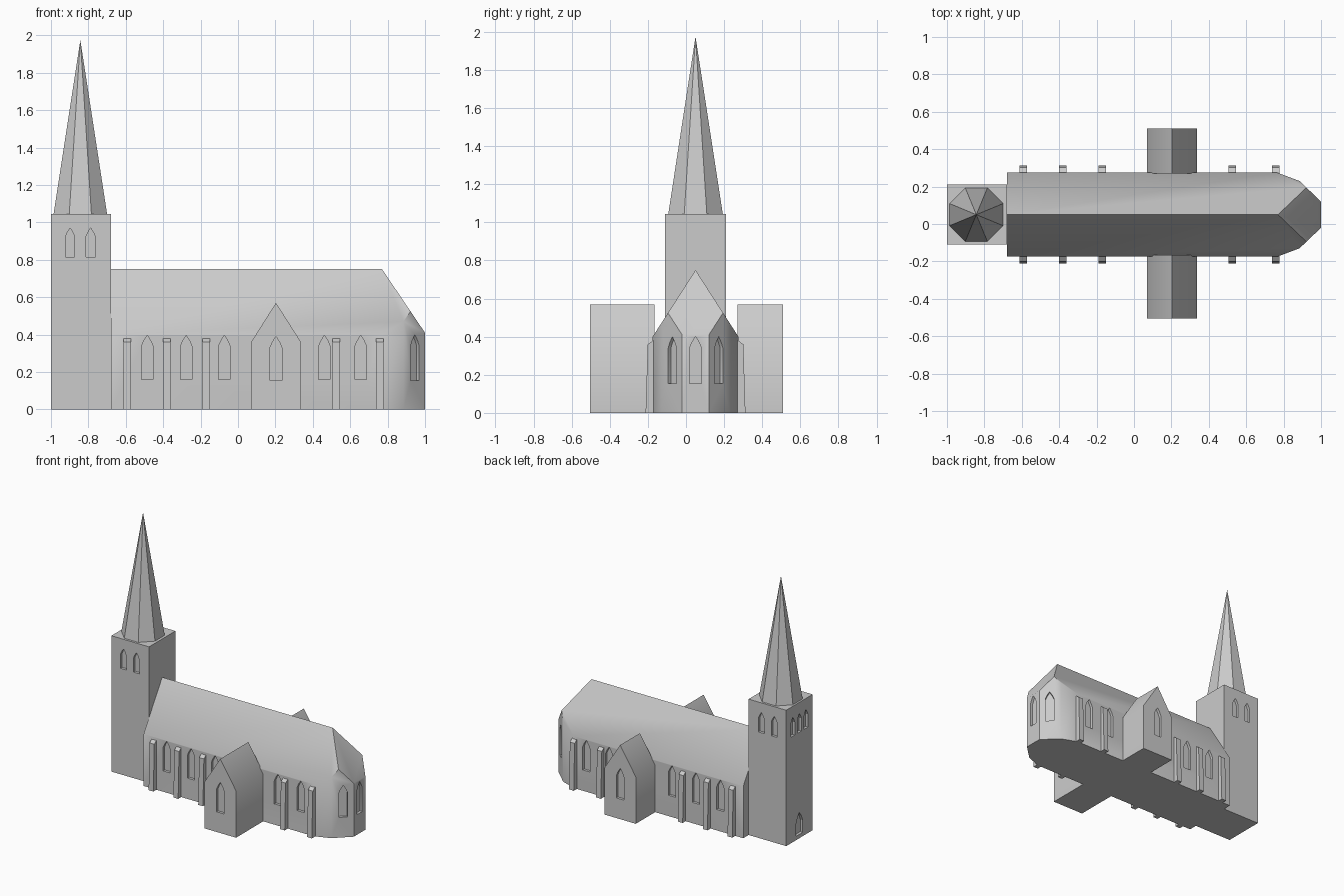
import bpy, bmesh, math
from mathutils import Vector

if "Cube" in bpy.data.objects:
    bpy.data.objects.remove(bpy.data.objects["Cube"])

CY = 0.05          # y of the main axis
HALF = 0.225       # half width of the nave
stone = bpy.data.materials.new("grey_stone")
stone.diffuse_color = (0.6, 0.6, 0.6, 1)
stone.use_nodes = True
stone.node_tree.nodes["Principled BSDF"].inputs["Base Color"].default_value = stone.diffuse_color


def finish(bm, name):
    bmesh.ops.recalc_face_normals(bm, faces=bm.faces)
    me = bpy.data.meshes.new(name)
    bm.to_mesh(me)
    bm.free()
    ob = bpy.data.objects.new(name, me)
    bpy.context.collection.objects.link(ob)
    me.materials.append(stone)
    return ob


def prism(bm, pts, offset):
    """Extrude a closed outline of 3D points along an offset."""
    a = [bm.verts.new(p) for p in pts]
    b = [bm.verts.new(Vector(p) + Vector(offset)) for p in pts]
    bm.faces.new(a[::-1])
    bm.faces.new(b)
    n = len(a)
    for i in range(n):
        j = (i + 1) % n
        bm.faces.new((a[i], a[j], b[j], b[i]))


def lancet(bm, x, y, nx, ny, w, z0, z1, depth=0.02):
    """Pointed window cutter on a wall at (x, y) with outward normal (nx, ny)."""
    n = Vector((nx, ny, 0)).normalized()
    t = Vector((-n.y, n.x, 0))
    zs = z1 - w * 0.95
    zm = (zs + z1) / 2
    prof = [(-.5, z0), (.5, z0), (.5, zs), (.3, zm), (0, z1), (-.3, zm), (-.5, zs)]
    base = Vector((x, y, 0)) - n * depth
    prism(bm, [base + t * (u * w) + Vector((0, 0, z)) for u, z in prof], n * (depth + 0.03))


def carve(ob, cut_bm):
    """Cut the recessed windows out of a body."""
    cutter = finish(cut_bm, "window_cutter")
    cutter.hide_render = True
    m = ob.modifiers.new("windows", "BOOLEAN")
    m.operation, m.solver, m.object = "DIFFERENCE", "EXACT", cutter
    bpy.context.view_layer.objects.active = ob
    bpy.ops.object.modifier_apply(modifier=m.name)
    bpy.data.objects.remove(cutter)


def smooth(ob, deg=40):
    bpy.ops.object.select_all(action="DESELECT")
    ob.select_set(True)
    bpy.context.view_layer.objects.active = ob
    bpy.ops.object.shade_smooth_by_angle(angle=math.radians(deg))


# Tower with belfry windows and west door
bm = bmesh.new()
prism(bm, [(-1, CY - .16, 0), (-.68, CY - .16, 0), (-.68, CY + .16, 0), (-1, CY + .16, 0)], (0, 0, 1.045))
tower = finish(bm, "tower")
cut = bmesh.new()
for s in (-1, 1):
    for x in (-.898, -.788):
        lancet(cut, x, CY + s * .16, 0, s, .05, .815, .97)
for dy in (-.08, 0, .08):
    lancet(cut, -1, CY + dy, -1, 0, .05, .815, .96)
lancet(cut, -1, CY, -1, 0, .08, .03, .2)
carve(tower, cut)

# Octagonal spire
bm = bmesh.new()
r = 0.143 / math.cos(math.pi / 8)
ring = [bm.verts.new((-.843 + r * math.cos((k + .5) * math.pi / 4),
                      CY + r * math.sin((k + .5) * math.pi / 4), 1.045)) for k in range(8)]
tip = bm.verts.new((-.843, CY, 1.975))
bm.faces.new(ring[::-1])
for k in range(8):
    bm.faces.new((ring[k], ring[(k + 1) % 8], tip))
finish(bm, "spire")

# Nave and apse: plan outline raised, then trimmed by the roof planes
side = [(-.68, -HALF), (.765, -HALF), (.885, -.18), (1, -.07)]
plan = side + [(x, -y) for x, y in reversed(side)]
bm = bmesh.new()
prism(bm, [(x, y + CY, 0) for x, y in plan], (0, 0, 1))
for nrm in ((0, -1.555, 1), (0, 1.555, 1), (1.48, 0, 1)):
    bmesh.ops.bisect_plane(bm, geom=bm.verts[:] + bm.edges[:] + bm.faces[:], dist=1e-5,
                           plane_co=(.77, CY, .75), plane_no=Vector(nrm).normalized(), clear_outer=True)
    bmesh.ops.holes_fill(bm, edges=[e for e in bm.edges if e.is_boundary], sides=0)
nave = finish(bm, "nave")
cut = bmesh.new()
for s in (-1, 1):
    for x in (-.485, -.277, -.073, .462, .656):
        lancet(cut, x, CY + s * HALF, 0, s, .062, .16, .396)
    lancet(cut, .946, CY + s * .122, .11, s * .115, .062, .155, .4)
lancet(cut, 1, CY, 1, 0, .062, .155, .4)
carve(nave, cut)
smooth(nave)

# Transept arms with gables
for s, y0, y1, name in ((-1, -.165, -.505, "south_transept"), (1, .27, .51, "north_transept")):
    bm = bmesh.new()
    gable = [(.07, 0), (.337, 0), (.337, .36), (.203, .57), (.07, .36)]
    prism(bm, [(x, y0, z) for x, z in gable], (0, y1 - y0, 0))
    arm = finish(bm, name)
    cut = bmesh.new()
    lancet(cut, .203, y1, 0, s, .064, .155, .39)
    carve(arm, cut)
    smooth(arm)

# Buttresses with a sloped cap
bm = bmesh.new()
for s in (-1, 1):
    for x in (-.592, -.381, -.17, .526, .757):
        prof = [(HALF - .02, 0), (HALF + .037, 0), (HALF + .026, .36), (HALF - .002, .38), (HALF - .02, .38)]
        prism(bm, [(x - .02, CY + s * d, z) for d, z in prof], (.04, 0, 0))
finish(bm, "buttresses")
